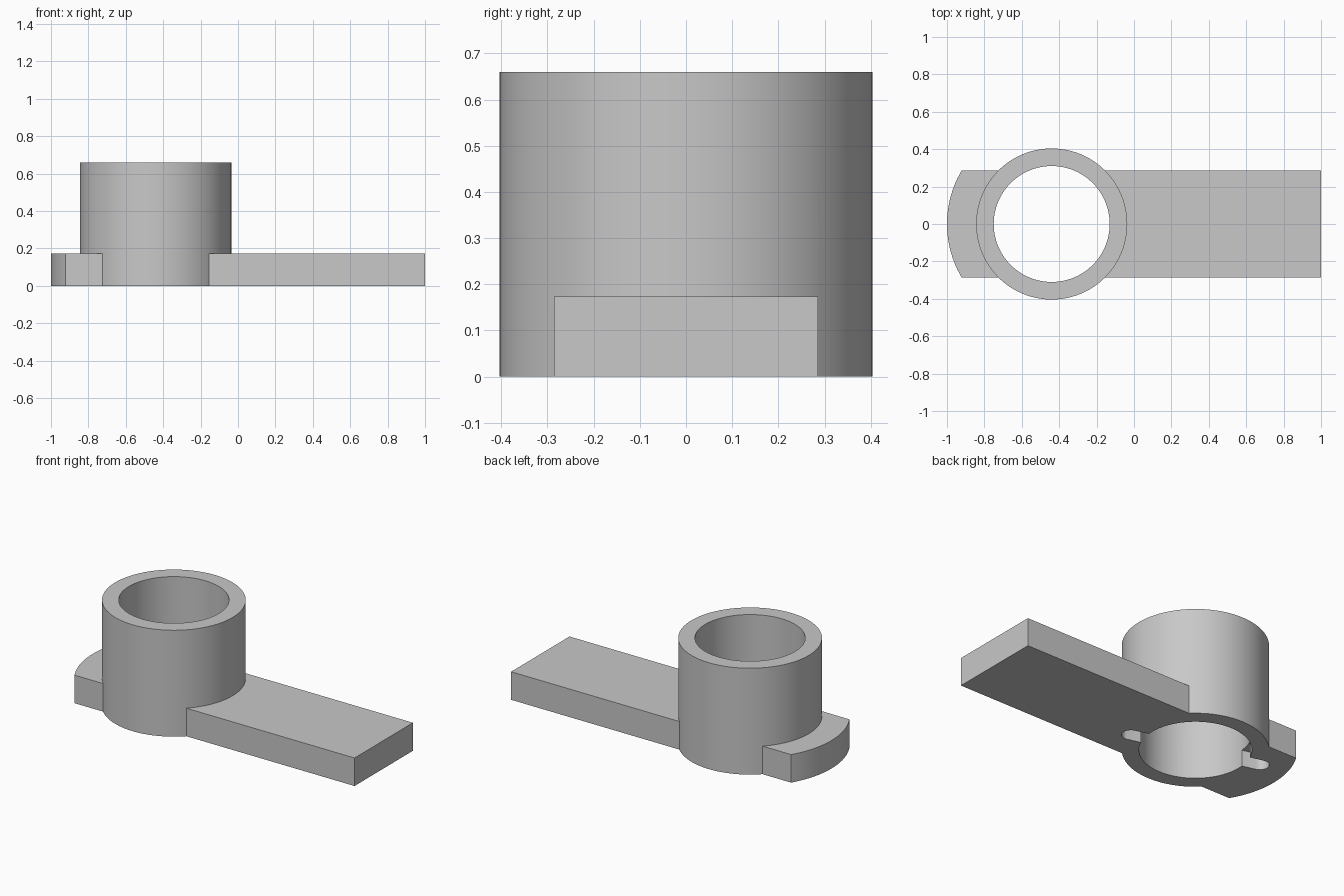
import bpy, bmesh
from math import asin, cos, sin, pi, radians
from mathutils import Matrix, Vector

old = bpy.data.objects.get("Cube")
if old:
    bpy.data.objects.remove(old, do_unlink=True)

CENTRE = Vector((-0.44, 0, 0))      # axis of the tube
OUTER, BORE, HEIGHT = 0.404, 0.31, 0.66
HALF_WIDTH, THICK, NOSE = 0.286, 0.174, 0.56

grey = bpy.data.materials.new("plain grey")
grey.use_nodes = True
colour = (0.58, 0.58, 0.58, 1)
grey.diffuse_color = colour
grey.node_tree.nodes["Principled BSDF"].inputs["Base Color"].default_value = colour


def arc(radius, start, end, steps, x=0):
    """Points on an arc about (x, 0)."""
    return [(x + radius * cos(start + (end - start) * i / steps),
             radius * sin(start + (end - start) * i / steps)) for i in range(steps + 1)]


def prism(name, outline, low, high, turn=0):
    """Extrude an outline upward, then turn it about the tube axis."""
    bm = bmesh.new()
    base = bm.faces.new([bm.verts.new((x, y, low)) for x, y in outline])
    top = bmesh.ops.extrude_face_region(bm, geom=[base])["geom"]
    bmesh.ops.translate(bm, vec=(0, 0, high - low),
                        verts=[v for v in top if isinstance(v, bmesh.types.BMVert)])
    bmesh.ops.recalc_face_normals(bm, faces=bm.faces)
    bm.transform(Matrix.Translation(CENTRE) @ Matrix.Rotation(turn, 4, "Z"))
    mesh = bpy.data.meshes.new(name)
    bm.to_mesh(mesh)
    bm.free()
    mesh.materials.append(grey)
    obj = bpy.data.objects.new(name, mesh)
    bpy.context.collection.objects.link(obj)
    return obj


def combine(target, tool, operation):
    mod = target.modifiers.new(tool.name, "BOOLEAN")
    mod.object, mod.operation, mod.solver = tool, operation, "EXACT"
    bpy.context.view_layer.objects.active = target
    bpy.ops.object.modifier_apply(modifier=mod.name)
    bpy.data.objects.remove(tool, do_unlink=True)


# Flat arm: square at one end, rounded nose about the tube axis at the other
bend = asin(HALF_WIDTH / NOSE)
tip = 1 - CENTRE.x
arm = prism("arm_with_tube", [(tip, -HALF_WIDTH), (tip, HALF_WIDTH)]
            + arc(NOSE, pi - bend, pi + bend, 24), 0, THICK)

# Upright tube joined to the arm, then bored through
full = arc(1, 0, 2 * pi, 96)[:-1]
combine(arm, prism("tube", [(x * OUTER, y * OUTER) for x, y in full], 0, HEIGHT), "UNION")
combine(arm, prism("bore", [(x * BORE, y * BORE) for x, y in full], -0.1, HEIGHT + 0.1),
        "DIFFERENCE")

# Two opposite round-ended keyways in the underside
keyway = [(0.2, -0.052)] + arc(0.052, -pi / 2, pi / 2, 12, 0.39) + [(0.2, 0.052)]
for angle in (-15, 165):
    combine(arm, prism("keyway", keyway, -0.1, 0.1, radians(angle)), "DIFFERENCE")

# Smooth curved walls with crisp rims
bpy.ops.object.select_all(action="DESELECT")
arm.select_set(True)
bpy.context.view_layer.objects.active = arm
bpy.ops.object.shade_smooth_by_angle(angle=radians(30))
